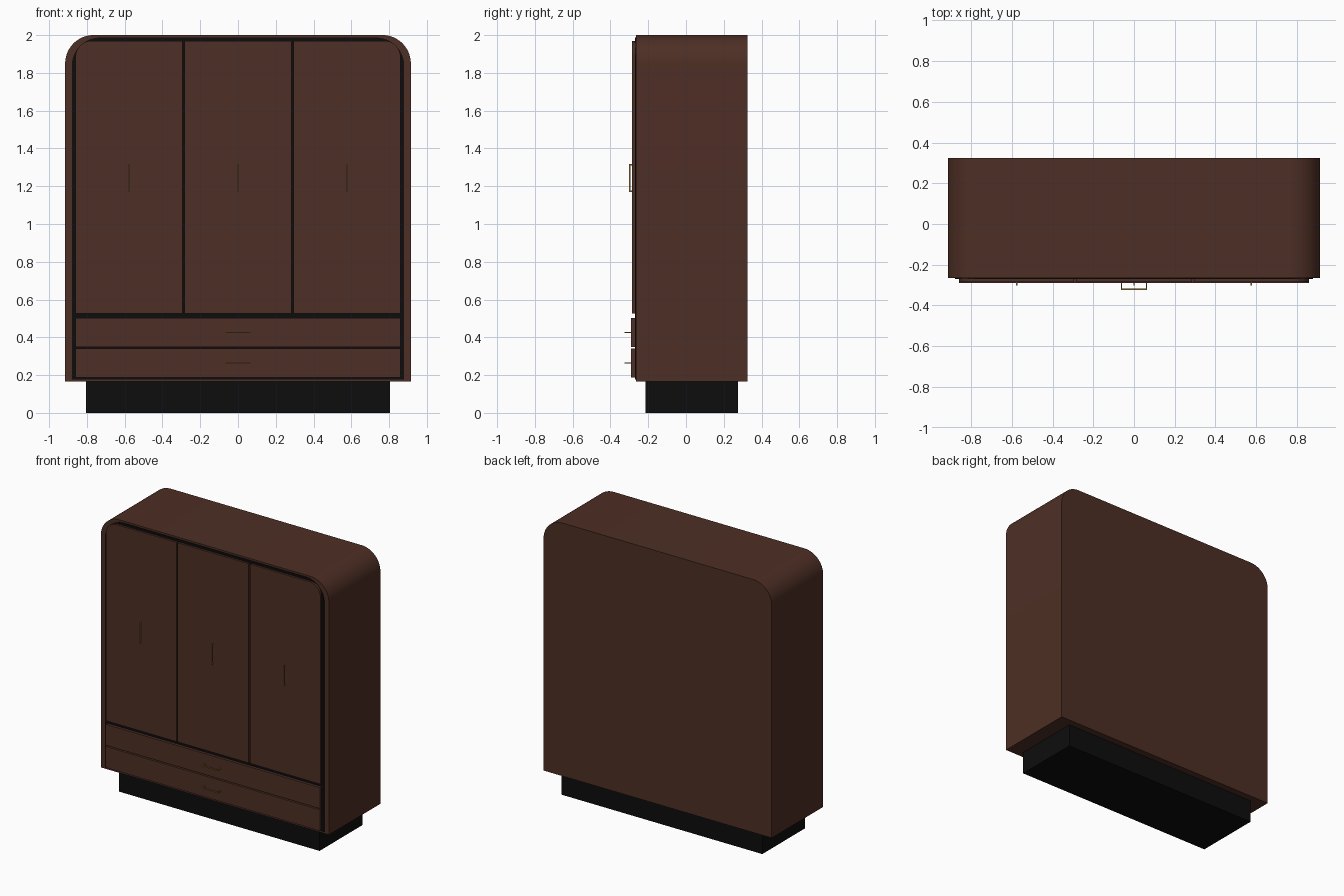
import bpy, bmesh, math
from mathutils import Matrix, Vector

cube = bpy.data.objects.get("Cube")
if cube:
    bpy.data.objects.remove(cube, do_unlink=True)


def material(name, rgb):
    m = bpy.data.materials.new(name)
    m.use_nodes = True
    m.diffuse_color = (*rgb, 1)
    bsdf = next(n for n in m.node_tree.nodes if n.type == 'BSDF_PRINCIPLED')
    bsdf.inputs["Base Color"].default_value = (*rgb, 1)
    return m


WOOD = material("dark walnut", (0.075, 0.028, 0.018))
BLACK = material("black", (0.004, 0.004, 0.004))
BRASS = material("brass", (0.30, 0.17, 0.035))


def finish(bm, name, mat):
    bmesh.ops.recalc_face_normals(bm, faces=bm.faces)
    mesh = bpy.data.meshes.new(name)
    bm.to_mesh(mesh)
    bm.free()
    mesh.materials.append(mat)
    ob = bpy.data.objects.new(name, mesh)
    bpy.context.collection.objects.link(ob)
    return ob


def slab(name, mat, x, y, z, left_r=0, right_r=0, steps=16):
    """Front profile with optional rounded top corners, extruded in depth."""
    pts = [(x[0], z[0]), (x[1], z[0])]
    for r, edge, start in ((left_r, x[1], 0), (right_r, x[0], math.pi / 2)):
        if r == 0:
            pts.append((edge, z[1]))
            continue
        cx = edge - r if start == 0 else edge + r
        for i in range(steps + 1):
            a = start + math.pi / 2 * i / steps
            pts.append((cx + r * math.cos(a), z[1] - r + r * math.sin(a)))
    bm = bmesh.new()
    face = bm.faces.new([bm.verts.new((px, y[0], pz)) for px, pz in pts])
    ext = bmesh.ops.extrude_face_region(bm, geom=[face])
    moved = [v for v in ext["geom"] if isinstance(v, bmesh.types.BMVert)]
    bmesh.ops.translate(bm, verts=moved, vec=(0, y[1] - y[0], 0))
    ob = finish(bm, name, mat)
    if left_r or right_r:
        bpy.ops.object.select_all(action='DESELECT')
        ob.select_set(True)
        bpy.context.view_layer.objects.active = ob
        bpy.ops.object.shade_smooth_by_angle(angle=math.radians(30))
    return ob


def handle(name, x, z, front, back, length, vertical):
    """Bar with a post at each end."""
    t = 0.007
    bm = bmesh.new()
    along = Vector((0, 0, 1)) if vertical else Vector((1, 0, 0))

    def box(offset, y0, y1, run):
        size = Vector((t, y1 - y0, t)) + along * (run - t)
        centre = Vector((x, (y0 + y1) / 2, z)) + along * offset
        bmesh.ops.create_cube(bm, size=1, matrix=Matrix.Translation(centre)
                              @ Matrix.Diagonal((*size, 1)))

    box(0, front, front + t, length)
    for side in (-1, 1):
        box(side * (length - t) / 2, front + t, back, t)
    return finish(bm, name, BRASS)


# Plinth, cabinet shell and dark recess panel
slab("plinth", BLACK, (-0.805, 0.805), (-0.215, 0.275), (0, 0.165))
slab("cabinet_body", WOOD, (-0.915, 0.915), (-0.265, 0.325), (0.165, 2), 0.15, 0.15)
slab("recess_panel", BLACK, (-0.88, 0.88), (-0.27, -0.26), (0.177, 1.987), 0.15, 0.15)

# Three doors, the outer ones rounded at their outside top corner
doors = (("right_door", -0.86, -0.294, 0, 0.085),
         ("middle_door", -0.284, 0.284, 0, 0),
         ("left_door", 0.294, 0.86, 0.085, 0))
for name, x0, x1, lr, rr in doors:
    slab(name, WOOD, (x0, x1), (-0.285, -0.268), (0.525, 1.97), lr, rr)
    handle(name + "_handle", (x0 + x1) / 2, 1.243, -0.302, -0.284, 0.147, True)

# Two wide drawers
for name, z0, z1 in (("lower_drawer", 0.188, 0.341), ("upper_drawer", 0.35, 0.502)):
    slab(name, WOOD, (-0.86, 0.86), (-0.29, -0.268), (z0, z1))
    handle(name + "_handle", 0, (z0 + z1) / 2, -0.325, -0.289, 0.13, False)
